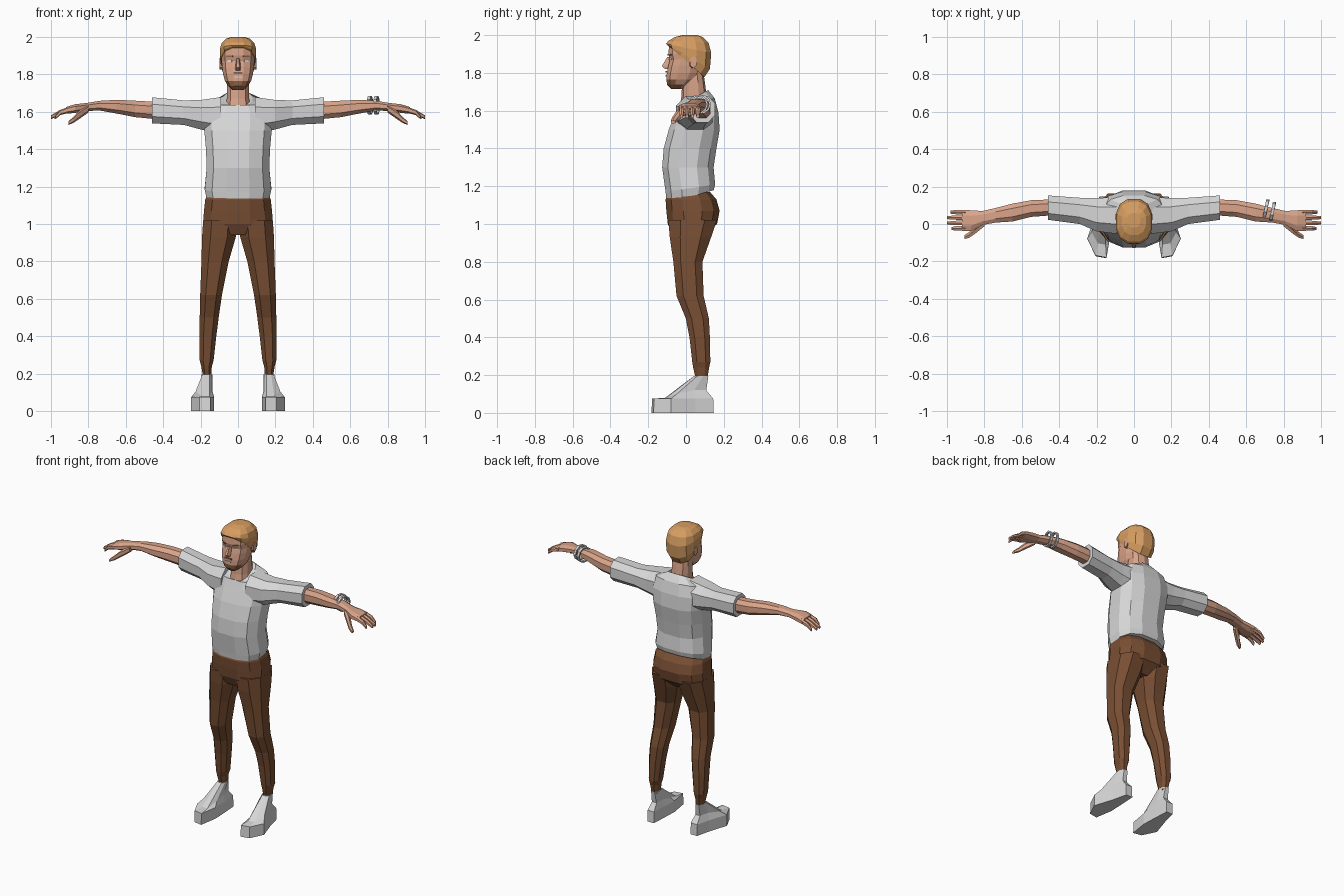
import bpy, bmesh, math
from mathutils import Vector, Matrix

if "Cube" in bpy.data.objects:
    bpy.data.objects.remove(bpy.data.objects["Cube"])


def material(name, rgb):
    m = bpy.data.materials.new(name)
    m.use_nodes = True
    m.diffuse_color = (*rgb, 1)
    m.node_tree.nodes["Principled BSDF"].inputs["Base Color"].default_value = (*rgb, 1)
    return m


CLOTH = material("light_grey", (0.68, 0.68, 0.68))
BROWN = material("trouser_brown", (0.19, 0.077, 0.033))
SKIN = material("skin", (0.7, 0.37, 0.25))
HAIR = material("sandy_hair", (0.68, 0.34, 0.12))
BEARD = material("beard_brown", (0.3, 0.13, 0.06))
WHITE = material("eye_white", (0.7, 0.75, 0.78))
SIDES = {"left": 1, "right": -1}


def finish(name, bm, *mats):
    bmesh.ops.recalc_face_normals(bm, faces=bm.faces)
    mesh = bpy.data.meshes.new(name)
    bm.to_mesh(mesh)
    bm.free()
    for m in mats:
        mesh.materials.append(m)
    ob = bpy.data.objects.new(name, mesh)
    bpy.context.collection.objects.link(ob)
    return ob


def loft(name, rings, *mats, side=1):
    """Skin a closed solid over a list of point rings."""
    bm = bmesh.new()
    loops = [[bm.verts.new((p[0] * side, p[1], p[2])) for p in r] for r in rings]
    n = len(loops[0])
    for a, b in zip(loops, loops[1:]):
        for i in range(n):
            j = (i + 1) % n
            bm.faces.new((a[i], a[j], b[j], b[i]))
    bm.faces.new(loops[0])
    bm.faces.new(loops[-1])
    return finish(name, bm, *mats)


def unit(n, power):
    """Rounded-square outline with a flat at the front and back."""
    for k in range(n):
        a = (k + 0.5) * math.tau / n
        c, s = math.cos(a), math.sin(a)
        yield (math.copysign(abs(c) ** power, c), math.copysign(abs(s) ** power, s))


def upright(rows, n=12, power=0.8):
    """Rows: z, inner x, outer x, front y, back y, tilt (front lifted by tilt)."""
    out = []
    for z, x0, x1, y0, y1, tilt in rows:
        out.append([((x0 + x1) / 2 + (x1 - x0) / 2 * c,
                     (y0 + y1) / 2 + (y1 - y0) / 2 * s, z - tilt * s)
                    for c, s in unit(n, power)])
    return out


def centred(rows, **kw):
    return upright([(r[0], -r[1], r[1], r[2], r[3], r[4] if len(r) > 4 else 0)
                    for r in rows], **kw)


def sideways(rows, n=8, power=0.85):
    """Rows: x, front y, back y, bottom z, top z."""
    return [[(x, (y0 + y1) / 2 + (y1 - y0) / 2 * c, (z0 + z1) / 2 + (z1 - z0) / 2 * s)
             for c, s in unit(n, power)] for x, y0, y1, z0, z1 in rows]


def plate(name, centre, size, mat, turn=0):
    bm = bmesh.new()
    bmesh.ops.create_cube(bm, size=1, matrix=Matrix.Translation(centre)
                          @ Matrix.Rotation(turn, 4, "Z") @ Matrix.Diagonal((*size, 1)))
    return finish(name, bm, mat)


# Shirt body, tilted hem and collar
loft("shirt", centred([
    (1.145, .172, -.105, .15, -.035), (1.19, .183, -.112, .158, -.02),
    (1.30, .172, -.13, .15), (1.40, .176, -.122, .165),
    (1.50, .185, -.095, .182), (1.59, .19, -.058, .175),
    (1.65, .165, -.04, .155, -.015), (1.67, .08, -.03, .12, -.04)]), CLOTH)

# Hips
loft("trouser_hips", centred([
    (1.17, .165, -.09, .13), (1.13, .18, -.112, .165), (1.07, .187, -.108, .182),
    (1.0, .192, -.1, .168), (.94, .1, -.07, .1)]), BROWN)

# Neck
loft("neck", centred([(1.59, .07, -.04, .11), (1.67, .062, -.025, .11),
                      (1.75, .062, -.02, .10), (1.82, .06, -.02, .09)], n=10), SKIN)

# Head, with the chin coloured as beard
head = loft("head", centred([
    (1.715, .03, -.08, -.01), (1.738, .055, -.102, .03), (1.765, .072, -.106, .06),
    (1.80, .082, -.104, .08), (1.84, .088, -.096, .09), (1.87, .09, -.088, .1),
    (1.90, .091, -.096, .105), (1.95, .088, -.092, .11), (1.98, .05, -.05, .08)]),
    SKIN, BEARD)
for f in head.data.polygons:
    if f.center.z < 1.765 and f.center.y < -.03:
        f.material_index = 1

# Hair cap, low at the nape
loft("hair", centred([
    (1.86, .093, -.094, .10, .085), (1.885, .098, -.104, .13, .065),
    (1.93, .099, -.108, .137, .025), (1.965, .09, -.096, .122, .005),
    (1.99, .065, -.06, .09), (2.0, .035, -.02, .06)]), HAIR)

# Nose and mouth
loft("nose", [[(-w, -.085, z), (w, -.085, z), (w * .5, y, z), (-w * .5, y, z)]
              for z, w, y in ((1.885, .009, -.098), (1.835, .017, -.128), (1.82, .016, -.11))],
     SKIN)
plate("moustache", (0, -.104, 1.805), (.05, .008, .008), BEARD)
plate("mouth", (0, -.105, 1.785), (.04, .008, .006), WHITE)

for word, s in SIDES.items():
    # Face details
    plate(word + "_eye", (s * .043, -.08, 1.872), (.026, .008, .01), WHITE, s * .5)
    plate(word + "_eyebrow", (s * .043, -.086, 1.896), (.036, .008, .008), BEARD, s * .5)
    loft(word + "_ear", sideways([(.08, .015, .045, 1.825, 1.875),
                                  (.1, .02, .058, 1.825, 1.89)], n=6), SKIN, side=s)

    # Sleeve
    loft(word + "_sleeve", sideways([
        (.09, -.06, .15, 1.47, 1.685), (.2, -.045, .145, 1.5, 1.668),
        (.29, -.005, .145, 1.525, 1.665), (.46, .018, .157, 1.533, 1.682)]),
        CLOTH, side=s)

    # Arm and palm
    loft(word + "_arm", sideways([
        (.42, .045, .135, 1.555, 1.655), (.55, .035, .13, 1.568, 1.662),
        (.65, .01, .112, 1.588, 1.666), (.74, .005, .088, 1.605, 1.66),
        (.81, -.008, .072, 1.602, 1.648), (.87, -.042, .077, 1.592, 1.642),
        (.92, -.04, .08, 1.588, 1.626)]), SKIN, side=s)

    # Fingers and thumb
    for k, tip in enumerate((.975, 1.0, 1.0, .98)):
        y = -.037 + k * .029
        loft(f"{word}_finger_{k + 1}", sideways([
            (.9, y, y + .027, 1.595, 1.628), (.95, y, y + .027, 1.582, 1.61),
            (tip, y + .004, y + .022, 1.56, 1.58)], n=6), SKIN, side=s)
    loft(word + "_thumb", sideways([
        (.80, -.015, .03, 1.595, 1.635), (.85, -.055, -.01, 1.56, 1.605),
        (.88, -.075, -.04, 1.54, 1.572), (.905, -.082, -.058, 1.53, 1.55)], n=6),
        SKIN, side=s)

    # Trouser leg
    loft(word + "_trouser_leg", upright([
        (1.02, .0, .192, -.102, .172, 0), (.93, .006, .198, -.093, .14, 0),
        (.8, .045, .2, -.072, .092, 0), (.62, .082, .206, -.055, .098, 0),
        (.5, .1, .208, -.005, .125, 0), (.4, .113, .21, .015, .13, 0),
        (.27, .128, .207, .03, .132, 0), (.24, .138, .198, .035, .125, 0),
        (.18, .142, .188, .05, .115, 0)], n=8), BROWN, side=s)

    # Shoe: sole outline, upper edge, instep and ankle
    sole = [(.137, .147), (.185, .147), (.208, .05), (.25, -.08),
            (.205, -.172), (.147, -.183), (.127, -.06), (.132, .05)]
    edge = [(x, y * .98, .075) for x, y in sole]
    rise = (.12, .12, .12, .105, .08, .08, .105, .12)
    instep = [(.165 + (x - .165) * .72, .03 + (y - .03) * .66, z)
              for (x, y), z in zip(sole, rise)]
    ankle = [(.165 + .03 * math.cos(a), .08 + .042 * math.sin(a), .195)
             for a in (math.radians(d) for d in (115, 65, 15, -30, -65, -115, -150, 165))]
    loft(word + "_shoe", [[(x, y, 0) for x, y in sole], edge, instep, ankle],
         CLOTH, side=s)

# Two loose wrist bands on the left arm
for k in range(2):
    rings = []
    for i in range(11):
        a = i * math.tau / 10
        d = Vector((0, math.cos(a), math.sin(a)))
        c = Vector((.705 + k * .035, .08 - k * .015, 1.634))
        lean = Vector((.2 * d.y * .05, 0, 0))
        rings.append([c + lean + d * r + Vector((w, 0, 0))
                      for r, w in ((.042, -.008), (.052, -.008), (.052, .008), (.042, .008))])
    loft(f"wrist_band_{k + 1}", rings, CLOTH)
